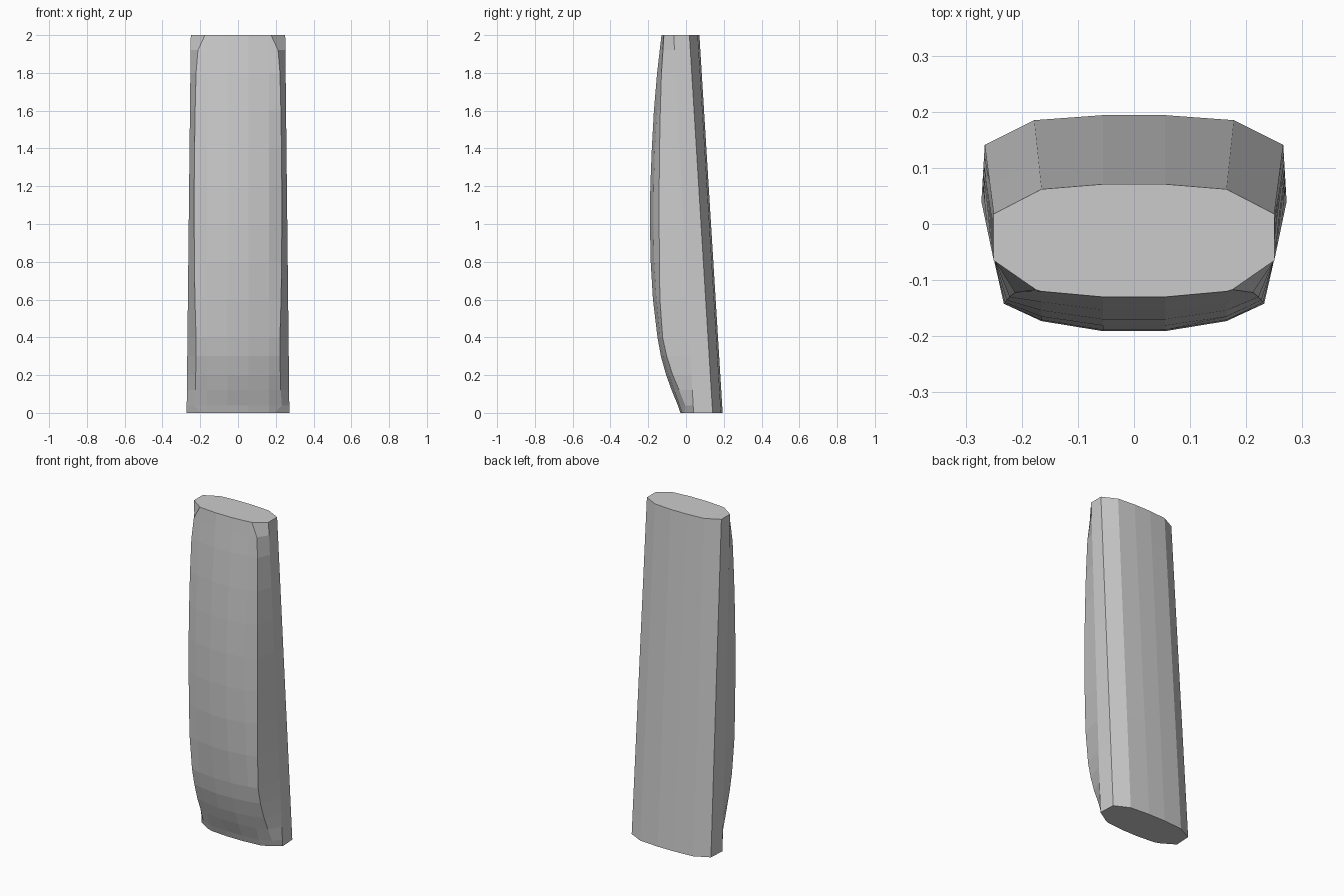
import bpy, bmesh

# Front face profile per height: z, centre y, shoulder y, edge x, edge y
sections = [
    (0.00, -0.030, -0.020, 0.195, -0.008),
    (0.04, -0.043, -0.034, 0.232, -0.004),
    (0.12, -0.076, -0.062, 0.226, -0.036),
    (0.20, -0.105, -0.088, 0.224, -0.070),
    (0.30, -0.133, -0.118, 0.222, -0.102),
    (0.40, -0.151, -0.137, 0.222, -0.124),
    (0.60, -0.175, -0.157, 0.228, -0.138),
    (0.80, -0.187, -0.169, 0.231, -0.141),
    (1.00, -0.191, -0.173, 0.232, -0.142),
    (1.20, -0.189, -0.171, 0.232, -0.142),
    (1.40, -0.181, -0.165, 0.230, -0.140),
    (1.60, -0.170, -0.154, 0.227, -0.136),
    (1.80, -0.153, -0.139, 0.222, -0.130),
    (1.92, -0.139, -0.127, 0.212, -0.122),
    (2.00, -0.130, -0.120, 0.175, -0.117),
]


def lerp(a, b, t):
    return a + (b - a) * t


def half_ring(z, cy, sy, ex, ey):
    """Right half of one cross-section, front centre to back centre."""
    t = z / 2
    return [
        (0.055, cy), (0.165, sy), (ex, ey),
        (lerp(0.272, 0.25, t), lerp(0.04, -0.065, t)),
        (lerp(0.266, 0.25, t), lerp(0.141, 0.018, t)),
        (lerp(0.178, 0.165, t), lerp(0.185, 0.062, t)),
        (0.055, lerp(0.194, 0.071, t)),
    ]


# Loft the body through mirrored sections
bm = bmesh.new()
rings = []
for s in sections:
    half = half_ring(*s)
    pts = half + [(-x, y) for x, y in reversed(half)]
    rings.append([bm.verts.new((x, y, s[0])) for x, y in pts])
n = len(rings[0])
for a, b in zip(rings, rings[1:]):
    for i in range(n):
        j = (i + 1) % n
        bm.faces.new((a[i], a[j], b[j], b[i]))

# Flat end caps
bm.faces.new(list(reversed(rings[0])))
bm.faces.new(rings[-1])
bmesh.ops.recalc_face_normals(bm, faces=bm.faces)

mesh = bpy.data.meshes.new("curved_body")
bm.to_mesh(mesh)
bm.free()
body = bpy.data.objects.new("curved_body", mesh)
bpy.context.collection.objects.link(body)
